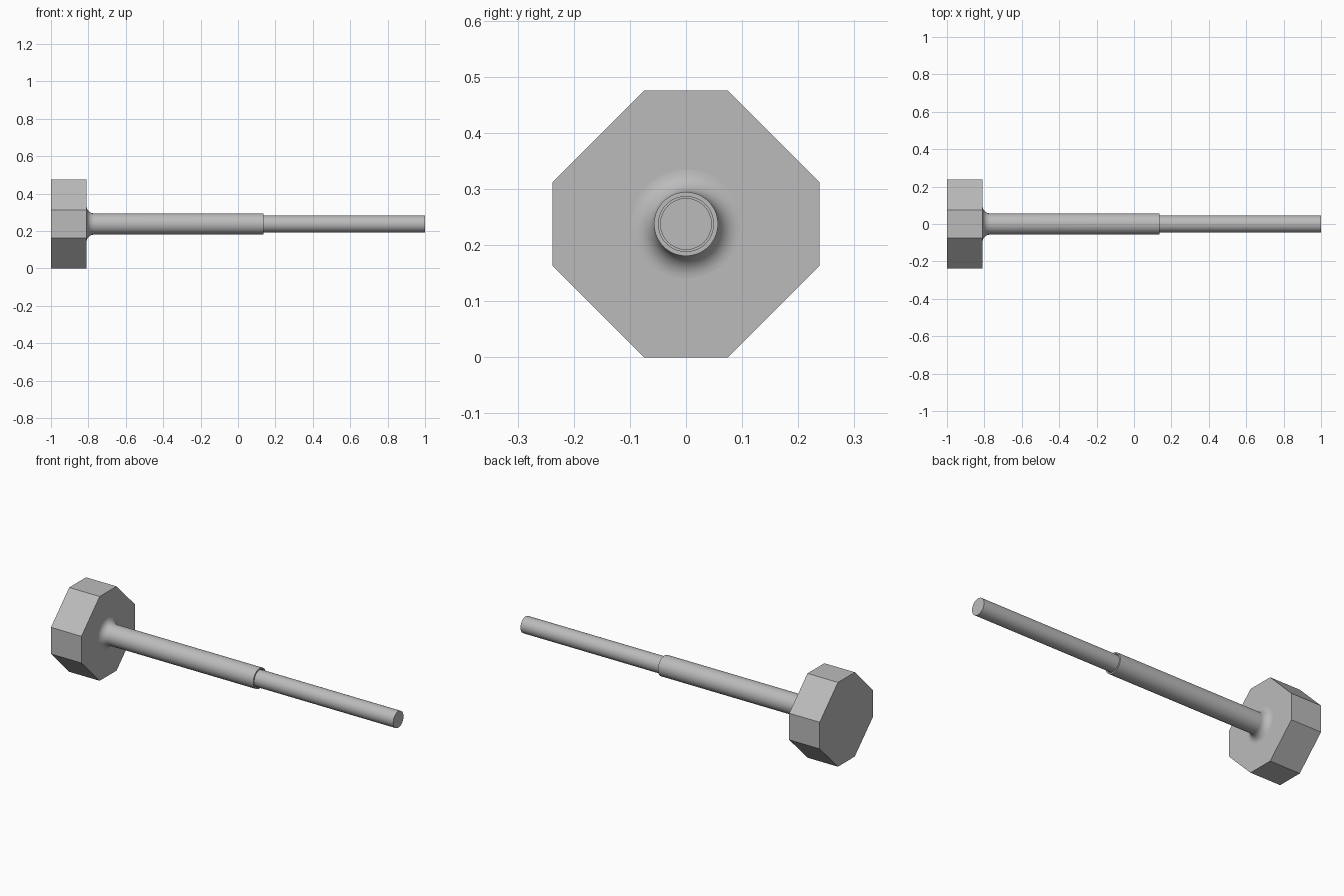
import bpy, bmesh, math
from mathutils import Matrix, Vector

cube = bpy.data.objects.get("Cube")
if cube:
    bpy.data.objects.remove(cube, do_unlink=True)

HALF = 0.2375     # half height of the head, also the shaft axis height
FLAT = 0.075      # half width of each straight head side
HEAD_FACE = -0.81
SHOULDER = 0.135
SLEEVE_R, BORE_R, ROD_R = 0.057, 0.049, 0.046

grey = bpy.data.materials.new("plain grey")
grey.use_nodes = True
colour = (0.5, 0.5, 0.5, 1)
grey.diffuse_color = colour
grey.node_tree.nodes["Principled BSDF"].inputs["Base Color"].default_value = colour


def finish(name, bm):
    bmesh.ops.recalc_face_normals(bm, faces=bm.faces)
    mesh = bpy.data.meshes.new(name)
    bm.to_mesh(mesh)
    bm.free()
    mesh.materials.append(grey)
    obj = bpy.data.objects.new(name, mesh)
    bpy.context.collection.objects.link(obj)
    return obj


# Octagonal head: a square with cut corners, extruded along x
bm = bmesh.new()
corners = []
for i in range(4):
    turn = Matrix.Rotation(i * math.pi / 2, 3, 'X')
    for y in (-FLAT, FLAT):
        corners.append(turn @ Vector((0, -y, HALF)))
lift = Vector((-1, 0, HALF))
face = bm.faces.new([bm.verts.new(c + lift) for c in corners])
ext = bmesh.ops.extrude_face_region(bm, geom=[face], use_keep_orig=True)
verts = [g for g in ext["geom"] if isinstance(g, bmesh.types.BMVert)]
bmesh.ops.translate(bm, verts=verts, vec=(HEAD_FACE + 1, 0, 0))
finish("octagonal_head", bm)


# Turned shaft: fillet, sleeve, narrow clearance groove and thin rod
FILLET = 0.04
profile = [(HEAD_FACE - 0.01, SLEEVE_R + FILLET)]
for i in range(11):
    a = i / 10 * math.pi / 2
    profile.append((HEAD_FACE + FILLET * (1 - math.cos(a)),
                    SLEEVE_R + FILLET * (1 - math.sin(a))))
profile += [(SHOULDER, SLEEVE_R), (SHOULDER, BORE_R), (SHOULDER - 0.03, BORE_R),
            (SHOULDER - 0.03, ROD_R), (1, ROD_R), (1, 0)]
bm = bmesh.new()
points = [bm.verts.new((x, 0, HALF + r)) for x, r in profile]
edges = [bm.edges.new(pair) for pair in zip(points, points[1:])]
bmesh.ops.spin(bm, geom=points + edges, cent=(0, 0, HALF), axis=(1, 0, 0),
               angle=math.tau, steps=64, use_merge=True)
bmesh.ops.remove_doubles(bm, verts=bm.verts, dist=0.00001)
shaft = finish("stepped_shaft", bm)
bpy.ops.object.select_all(action='DESELECT')
shaft.select_set(True)
bpy.context.view_layer.objects.active = shaft
bpy.ops.object.shade_smooth_by_angle(angle=math.radians(30))
